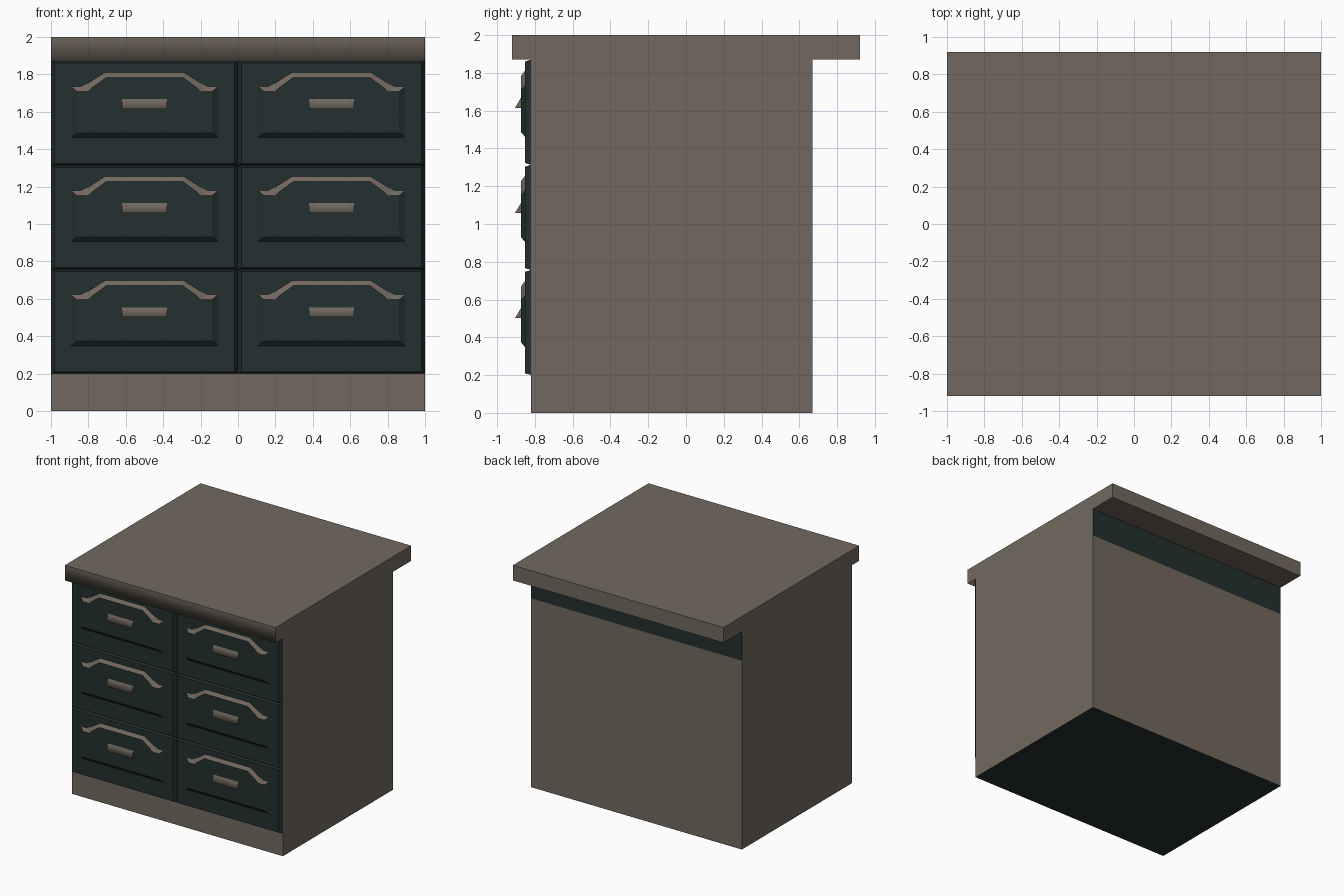
import bpy, bmesh

if "Cube" in bpy.data.objects:
    bpy.data.objects.remove(bpy.data.objects["Cube"])


def material(name, rgb):
    m = bpy.data.materials.new(name)
    m.diffuse_color = (*rgb, 1)
    m.use_nodes = True
    m.node_tree.nodes["Principled BSDF"].inputs["Base Color"].default_value = m.diffuse_color
    return m


TAN = material("taupe wood", (0.168, 0.141, 0.113))
DARK = material("dark green paint", (0.018, 0.029, 0.029))
BASE, TOP = 0.2, 1.87
STEP = (TOP - BASE) / 3


def finish(name, bm):
    bmesh.ops.recalc_face_normals(bm, faces=bm.faces[:])
    me = bpy.data.meshes.new(name)
    bm.to_mesh(me)
    bm.free()
    me.materials.append(TAN)
    me.materials.append(DARK)
    ob = bpy.data.objects.new(name, me)
    bpy.context.collection.objects.link(ob)
    return ob


def extrude_x(name, profile, x0, x1, soft=()):
    """Extrude a (y, z) profile along x; soft lists profile corners shaded smooth."""
    bm = bmesh.new()
    a = [bm.verts.new((x0, y, z)) for y, z in profile]
    b = [bm.verts.new((x1, y, z)) for y, z in profile]
    n = len(profile)
    bm.faces.new(a)
    bm.faces.new(b[::-1])
    for i in range(n):
        j = (i + 1) % n
        f = bm.faces.new((a[i], a[j], b[j], b[i]))
        f.smooth = i in soft or j in soft
    for e in bm.edges:
        e.smooth = False
    for i in soft:
        bm.edges.get((a[i], b[i])).smooth = True
    return finish(name, bm)


def raised_panel(name, outer, inner, y0, y1, top_tan=False):
    """Sloped border from outer (x, z) loop to inner loop, plus front and back."""
    bm = bmesh.new()
    a = [bm.verts.new((x, y0, z)) for x, z in outer]
    b = [bm.verts.new((x, y1, z)) for x, z in inner]
    bm.faces.new(a)
    bm.faces.new(b[::-1])
    n = len(a)
    for i in range(n):
        j = (i + 1) % n
        bm.faces.new((a[i], a[j], b[j], b[i]))
    ob = finish(name, bm)
    for p in ob.data.polygons:
        # upward-facing slopes of the arched border take the wood colour
        p.material_index = 0 if top_tan and p.normal.z > 0.2 else 1
    return ob


def rect(x0, x1, z0, z1):
    return [(x0, z0), (x1, z0), (x1, z1), (x0, z1)]


def mirrored(half, cx, cz):
    pts = half + [(-x, z) for x, z in reversed(half)]
    return [(cx + x, cz + z) for x, z in pts]


# Cabinet body: dark underside and dark rail across the upper back
body = extrude_x("cabinet_body",
                 [(-0.82, 0), (0.67, 0), (0.67, 1.62), (0.67, TOP), (-0.82, TOP), (-0.82, BASE)],
                 -1, 1)
for p in body.data.polygons:
    c = p.center
    rail = p.normal.y > 0.5 and c.z > 1.62
    front = p.normal.y < -0.5 and c.z > BASE
    p.material_index = 1 if rail or front or p.normal.z < -0.5 else 0

# Countertop, softly shaded at the lower front edge
extrude_x("countertop", [(-0.92, TOP), (0.92, TOP), (0.92, 2), (-0.92, 2)], -1, 1, soft=(0,))

# Half outlines of the arched drawer panel
OUTER = [(0.393, 0.149), (0.393, 0.422), (0.335, 0.422), (0.303, 0.438), (0.211, 0.497)]
INNER = [(0.361, 0.174), (0.361, 0.395), (0.305, 0.395), (0.285, 0.412), (0.205, 0.470)]

# Drawers: front slab, arched raised panel, wedge handle
for cx, side in ((-0.5, "left"), (0.5, "right")):
    for row in range(3):
        z = BASE + row * STEP
        tag = f"{side}_{row + 1}"
        raised_panel("drawer_front_" + tag,
                     rect(cx - 0.5, cx + 0.5, z, z + STEP),
                     rect(cx - 0.48, cx + 0.48, z + 0.01, z + STEP - 0.01), -0.82, -0.853)
        raised_panel("drawer_panel_" + tag, mirrored(OUTER, cx, z), mirrored(INNER, cx, z),
                     -0.853, -0.874, top_tan=True)
        extrude_x("drawer_handle_" + tag,
                  [(-0.872, z + 0.302), (-0.905, z + 0.302), (-0.872, z + 0.358)],
                  cx - 0.12, cx + 0.12, soft=(1,))
